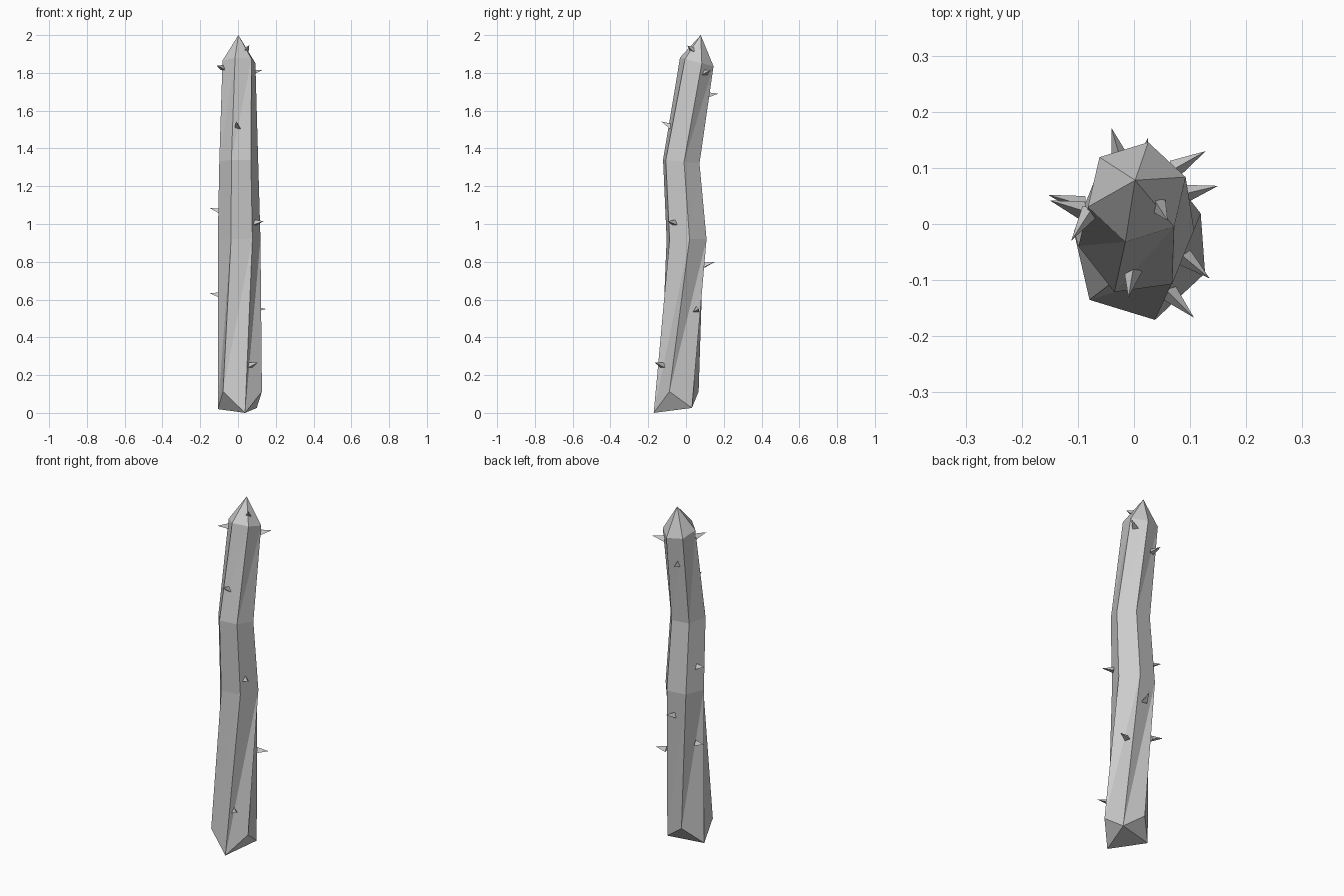
import bpy, bmesh
from math import sin, cos, radians, pi
from mathutils import Vector

if "Cube" in bpy.data.objects:
    bpy.data.objects.remove(bpy.data.objects["Cube"])


def finish(bm, name):
    bmesh.ops.recalc_face_normals(bm, faces=bm.faces)
    mesh = bpy.data.meshes.new(name)
    bm.to_mesh(mesh)
    bm.free()
    obj = bpy.data.objects.new(name, mesh)
    bpy.context.collection.objects.link(obj)
    return obj


# Stem sections: centre x, centre y, z, radius, start angle, tilt along y
SECTIONS = [
    (0.010, -0.052, 0.0155, 0.122, -137, 0.13),
    (0.006, 0.003, 0.92, 0.114, -112, 0.0),
    (0.004, -0.025, 1.33, 0.104, -112, -0.1),
    (0.005, 0.057, 1.858, 0.091, -103, -0.26),
]
SIDES = 6

# Stem: twisted hexagonal column with a zigzag base and pointed top
bm = bmesh.new()
rings = []
for level, (cx, cy, z, r, start, tilt) in enumerate(SECTIONS):
    ring = []
    for i in range(SIDES):
        a = radians(start) + i * 2 * pi / SIDES
        vz = z + tilt * r * sin(a)
        if level == 0 and i % 2 == 0:
            vz = 0.113
        ring.append(bm.verts.new((cx + r * cos(a), cy + r * sin(a), vz)))
    rings.append(ring)
for lo, hi in zip(rings, rings[1:]):
    for i in range(SIDES):
        j = (i + 1) % SIDES
        bm.faces.new((lo[i], hi[j], hi[i]))
        bm.faces.new((lo[i], lo[j], hi[j]))
apex = bm.verts.new((0.002, 0.078, 2.0))
for i in range(SIDES):
    bm.faces.new((rings[-1][i], rings[-1][(i + 1) % SIDES], apex))
base = rings[0]
for i in (0, 2, 4):
    bm.faces.new((base[i - 1], base[i], base[i + 1]))
bm.faces.new((base[1], base[3], base[5]))
finish(bm, "stem")

# Thorns: (root, tip)
THORNS = [
    ((0.065, -0.125, 0.25), (0.107, -0.167, 0.268)),
    ((0.095, 0.055, 0.545), (0.150, 0.068, 0.55)),
    ((-0.095, 0.035, 0.62), (-0.153, 0.052, 0.635)),
    ((0.012, 0.098, 0.78), (0.025, 0.154, 0.80)),
    ((-0.095, 0.025, 1.065), (-0.150, 0.042, 1.085)),
    ((0.093, -0.062, 1.005), (0.135, -0.097, 1.015)),
    ((-0.002, -0.083, 1.515), (-0.010, -0.131, 1.543)),
    ((-0.025, 0.118, 1.68), (-0.040, 0.171, 1.69)),
    ((0.075, 0.100, 1.80), (0.128, 0.130, 1.815)),
    ((-0.080, 0.020, 1.825), (-0.112, -0.030, 1.838)),
    ((0.042, 0.034, 1.922), (0.060, 0.006, 1.945)),
]
for n, (root, tip) in enumerate(THORNS):
    root, tip = Vector(root), Vector(tip)
    axis = (tip - root).normalized()
    side = axis.cross(Vector((0, 0, 1))).normalized()
    up = side.cross(axis)
    bm = bmesh.new()
    corners = []
    for k in range(3):
        a = radians(90) + k * 2 * pi / 3
        p = root - axis * 0.006 + 0.019 * (cos(a) * side + sin(a) * up)
        corners.append(bm.verts.new(p))
    point = bm.verts.new(tip)
    for k in range(3):
        bm.faces.new((corners[k], corners[(k + 1) % 3], point))
    bm.faces.new(corners[::-1])
    finish(bm, f"thorn_{n + 1}")
